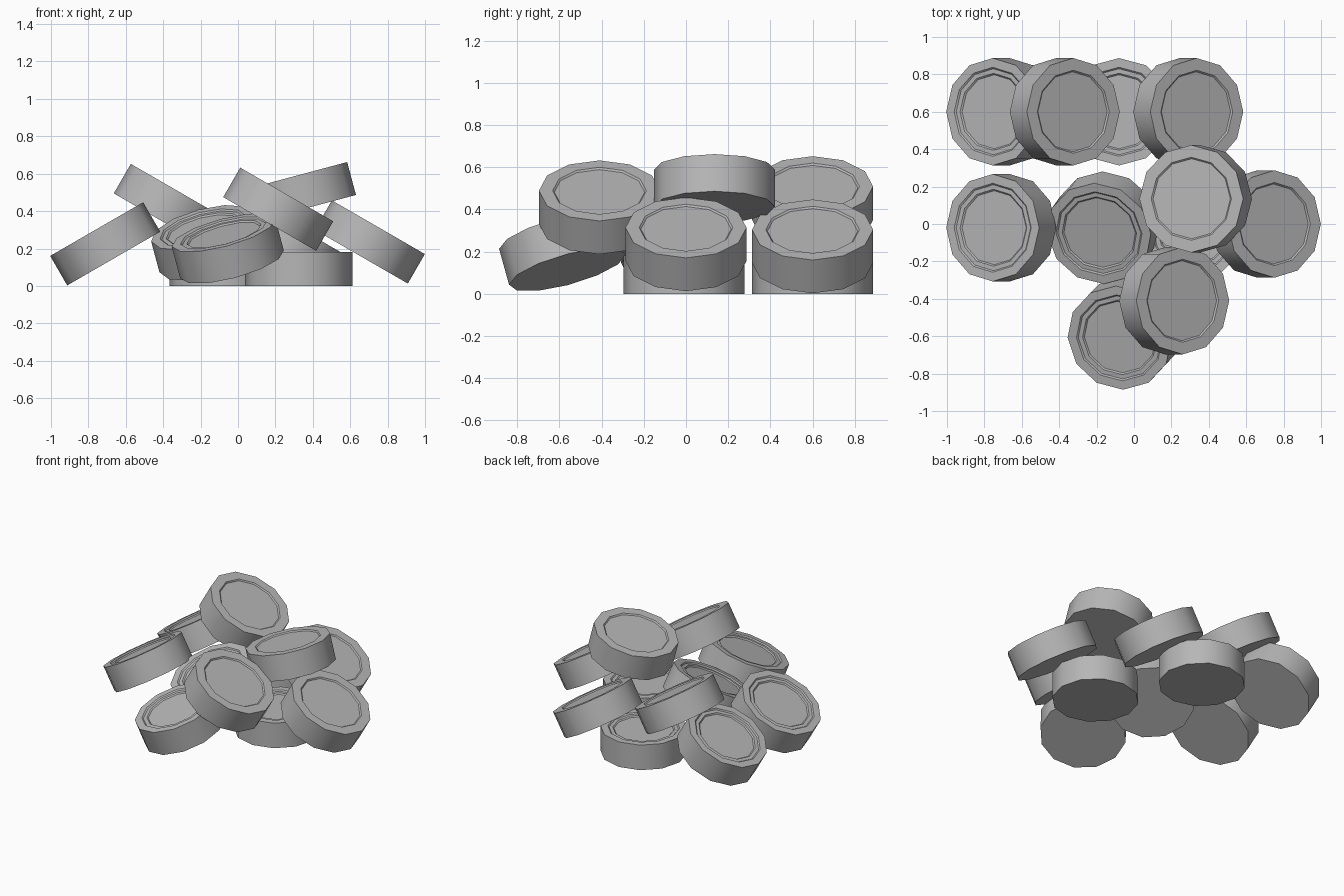
import bpy
import bmesh
import math
from mathutils import Vector

cube = bpy.data.objects.get("Cube")
if cube:
    bpy.data.objects.remove(cube, do_unlink=True)

SIDES = 12
RADIUS = 0.287
HALF = 0.091   # half of the disc thickness
STEP = 0.008   # depth and width of each step in the face

grey = bpy.data.materials.new("plain_grey")
grey.use_nodes = True
grey.diffuse_color = (0.47, 0.47, 0.47, 1)
grey.node_tree.nodes["Principled BSDF"].inputs["Base Color"].default_value = grey.diffuse_color


def make_disc_mesh(name, step_radii):
    """Faceted disc whose top face steps down at each given radius."""
    profile = [(RADIUS, -HALF), (RADIUS, HALF)]
    z = HALF
    for r in step_radii:
        profile.append((r, z))
        z -= STEP
        profile.append((r - STEP, z))
    bm = bmesh.new()
    rings = []
    for r, height in profile:
        angles = [math.tau * i / SIDES for i in range(SIDES)]
        rings.append([bm.verts.new((r * math.cos(a), r * math.sin(a), height)) for a in angles])
    for low, high in zip(rings, rings[1:]):
        for i in range(SIDES):
            j = (i + 1) % SIDES
            bm.faces.new((low[i], low[j], high[j], high[i]))
    bm.faces.new(rings[0][::-1])
    bm.faces.new(rings[-1])
    mesh = bpy.data.meshes.new(name)
    bm.to_mesh(mesh)
    bm.free()
    mesh.materials.append(grey)
    return mesh


double_step = [0.238, 0.206]
single_step = [0.222]

# Name, face steps, centre, tilt about x and y in degrees
discs = [
    ("back_left_disc", double_step, (-0.71, 0.60, 0.225), (0, -30)),
    ("middle_left_disc", double_step, (-0.71, -0.02, 0.225), (0, -30)),
    ("back_upper_disc", single_step, (-0.37, 0.60, 0.43), (0, 30)),
    ("back_flat_disc", double_step, (-0.08, 0.60, HALF), (0, 0)),
    ("back_right_disc", single_step, (0.29, 0.60, 0.225), (0, 30)),
    ("front_upper_disc", single_step, (0.215, -0.41, 0.41), (0, 30)),
    ("top_disc", single_step, (0.33, 0.135, 0.50), (0, -15)),
    ("middle_right_disc", single_step, (0.705, 0.0, 0.235), (0, 30)),
    ("middle_flat_disc", double_step, (0.325, -0.01, HALF), (0, 0)),
    ("middle_leaning_disc", double_step, (-0.165, -0.02, 0.23), (20, -15)),
    ("front_leaning_disc", double_step, (-0.055, -0.585, 0.20), (15, -15)),
]

bpy.ops.object.select_all(action="DESELECT")
for name, steps, centre, tilt in discs:
    disc = bpy.data.objects.new(name, make_disc_mesh(name, steps))
    bpy.context.collection.objects.link(disc)
    disc.location = Vector(centre)
    disc.rotation_euler = (math.radians(tilt[0]), math.radians(tilt[1]), 0)
    disc.select_set(True)
    bpy.context.view_layer.objects.active = disc

bpy.ops.object.shade_smooth_by_angle(angle=math.radians(40))
